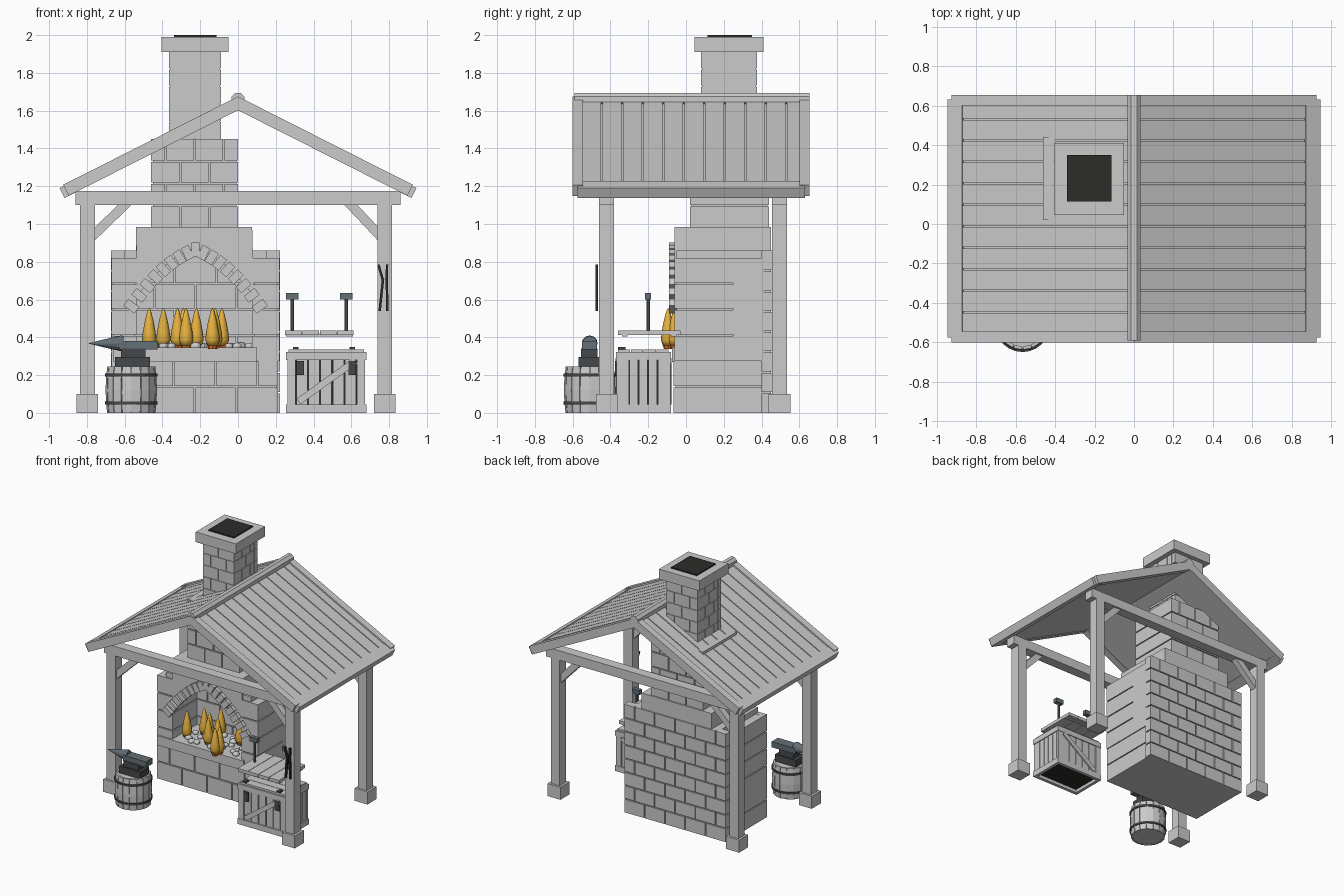
import bpy, bmesh, math, random
from mathutils import Matrix, Vector

if "Cube" in bpy.data.objects:
    bpy.data.objects.remove(bpy.data.objects["Cube"])
random.seed(4)

def mat(name, r, g, b):
    m = bpy.data.materials.new(name)
    m.diffuse_color = (r, g, b, 1)
    m.use_nodes = True
    m.node_tree.nodes["Principled BSDF"].inputs["Base Color"].default_value = m.diffuse_color
    return m

BLACK = mat("soot", .025, .025, .022)
IRON = mat("dark_iron", .06, .065, .07)
STEEL = mat("steel", .13, .16, .18)
YELLOW = mat("flame_yellow", .8, .45, .05)
ORANGE = mat("ember_orange", .8, .17, .02)

def finish(name, bm, m=None, smooth=False):
    bmesh.ops.recalc_face_normals(bm, faces=bm.faces)
    for f in bm.faces:
        f.smooth = smooth
    me = bpy.data.meshes.new(name)
    bm.to_mesh(me)
    bm.free()
    ob = bpy.data.objects.new(name, me)
    bpy.context.collection.objects.link(ob)
    if m:
        me.materials.append(m)
    return ob

def boxes(name, bounds, m=None, fn=None):
    """One object from many boxes (x0,x1,y0,y1,z0,z1), optionally mapped by fn."""
    bm = bmesh.new()
    for x0, x1, y0, y1, z0, z1 in bounds:
        M = Matrix.Translation(((x0+x1)/2, (y0+y1)/2, (z0+z1)/2)) @ Matrix.Diagonal((x1-x0, y1-y0, z1-z0, 1))
        bmesh.ops.create_cube(bm, size=1, matrix=M)
    if fn:
        for v in bm.verts:
            v.co = fn(v.co)
    return finish(name, bm, m)

def lathe(name, prof, n, centre, m=None, axis='Z', a0=0, smooth=False):
    """Revolve (radius, height) points; radius 0 closes to a tip."""
    bm = bmesh.new()
    rings = [[bm.verts.new((r*math.cos(a0+2*math.pi*i/n), r*math.sin(a0+2*math.pi*i/n), h))
              for i in range(n)] for r, h in prof]
    for A, B in zip(rings, rings[1:]):
        for i in range(n):
            bm.faces.new((A[i], A[(i+1) % n], B[(i+1) % n], B[i]))
    bm.faces.new(rings[0])
    bm.faces.new(rings[-1])
    bmesh.ops.remove_doubles(bm, verts=bm.verts, dist=1e-5)
    R = {'Z': Matrix(), 'X': Matrix.Rotation(math.pi/2, 4, 'Y'), 'Y': Matrix.Rotation(-math.pi/2, 4, 'X')}[axis]
    bm.transform(Matrix.Translation(centre) @ R)
    return finish(name, bm, m, smooth)

def bar(name, p, q, w, d, m=None):
    """Rectangular bar between two points in an xz plane; d is its y depth."""
    p, q = Vector(p), Vector(q)
    L, u = (q-p).length, (q-p).normalized()
    n = Vector((-u.z, 0, u.x))
    return boxes(name, [(0, L, -d/2, d/2, -w/2, w/2)], m, lambda c: p + u*c.x + n*c.z + Vector((0, c.y, 0)))

def splits(a, b, n, shift):
    if n == 1:
        return [(a, b)]
    w = (b-a)/n
    pts = [a] + [a+(i+(.5 if shift else 1))*w for i in range(n if shift else n-1)] + [b]
    return list(zip(pts, pts[1:]))

def bricks(name, x0, x1, y0, y1, z0, z1, rows, nx, ny=1, g=.004, e=.009):
    """Brick courses on all four sides around a recessed mortar core."""
    d, h = .04, (z1-z0)/rows
    out = [(x0+e, x1-e, y0+e, y1-e, z0, z1-.002)]
    for r in range(rows):
        a, b = z0+r*h+(g if r else 0), z0+(r+1)*h-(g if r < rows-1 else 0)
        for s, t in splits(x0, x1, nx, r % 2):
            s, t = s+(g if s > x0 else 0), t-(g if t < x1 else 0)
            out += [(s, t, y0, y0+d, a, b), (s, t, y1-d, y1, a, b)]
        k = g if ny > 1 else 0
        for s, t in splits(y0+d, y1-d, ny, (r+1) % 2):
            out += [(x0, x0+d, s+k, t-k, a, b), (x1-d, x1, s+k, t-k, a, b)]
    return boxes(name, out)

# forge masonry
bricks("forge_base", -.67, .212, -.065, .42, 0, .275, 2, 4)
boxes("hearth_slab", [(-.66, .10, -.075, .27, .27, .345)])
bricks("firebox_back_wall", -.66, .21, .25, .42, .275, .82, 4, 4)
bricks("rear_wall", -.672, .222, .40, .46, 0, .86, 8, 5)
for nm, a, b in (("left_pillar", -.67, -.535), ("right_pillar", .075, .22)):
    bricks(nm, a, b, -.06, .255, .275, .82, 4, 1)
boxes("side_walls", [(-.67, -.56, .25, .41, .275, .82), (.11, .22, .25, .41, .275, .82)])
boxes("pillar_cap_bricks", [(-.60, -.53, -.05, .44, .81, .86), (.07, .15, -.05, .44, .81, .86)])

# hood with arched front panel
def arch_z(dx):
    return .875 - 1.56*dx*dx - .353*abs(dx)
CX = -.225
bm = bmesh.new()
pts = [(CX+i*.031, arch_z(i*.031)) for i in range(-10, 11)] + [(.075, .985), (-.54, .985)]
pts = [(min(x, .085), z) for x, z in pts]
f = bm.faces.new([bm.verts.new((x, -.06, z)) for x, z in pts])
ext = bmesh.ops.extrude_face_region(bm, geom=[f])
bmesh.ops.translate(bm, vec=(0, .05, 0), verts=[v for v in ext['geom'] if isinstance(v, bmesh.types.BMVert)])
finish("hood_front", bm)
boxes("hood_shell", [(-.54, -.49, -.015, .45, .78, .985), (.03, .075, -.015, .45, .78, .985),
                     (-.49, .03, -.015, .45, .93, .985), (-.49, .03, .25, .45, .78, .93)])

# arch stones along the opening
for i in range(-8, 9):
    dx = i*.0425
    sl = -3.12*dx - (.353 if i > 0 else -.353 if i < 0 else 0)
    n = Vector((-sl, 0, 1)).normalized()
    c = Vector((CX+dx, -.07, arch_z(dx)-.01))
    bar("arch_stone", c-n*.036, c+n*.036, .044, .04)

# chimney
bricks("chimney_lower", -.46, 0, .02, .44, .98, 1.45, 4, 3)
bricks("chimney_upper", -.365, -.09, .08, .375, 1.45, 1.915, 5, 2, 2, .003, .005)
boxes("chimney_cap", [(-.405, -.05, .045, .41, 1.91, 1.99)])
boxes("flue_opening", [(-.34, -.115, .115, .35, 1.98, 2.0)], BLACK)

# timber frame
for sx, x in ((-1, -.797), (1, .777)):
    for y in (-.42, .495):
        boxes("post", [(x-.039, x+.039, y-.04, y+.04, .09, 1.11)])
        boxes("post_footing", [(x-.057, x+.057, y-.057, y+.057, 0, .1)])
        bar("corner_brace", (x+sx*.01, y, .90), (sx*.575, y, 1.125), .05, .05)
for nm, y in (("front_beam", -.42), ("back_beam", .495)):
    boxes(nm, [(-.86, .86, y-.04, y+.04, 1.1, 1.175)])

# roof slopes: local x runs down the slope, local z is outward
th = math.atan(.505)
for s, nm in ((-1, "left"), (1, "right")):
    def fn(c, s=s):
        return Vector((s*(c.x*math.cos(th)+c.z*math.sin(th)), c.y, 1.675-c.x*math.sin(th)+c.z*math.cos(th)))
    boxes(nm+"_roof_deck", [(0, 1.0, -.57, .63, -.06, -.024)], None, fn)
    w = 1.25/11.5
    cuts = [-.6] + [-.555+i*w for i in range(12)] + [.655]
    boxes(nm+"_roof_planks", [(0, .985, a+.004, b-.004, -.03, -.012) for a, b in zip(cuts, cuts[1:])], None, fn)
    boxes(nm+"_rake_boards", [(0, 1.037, -.6, -.545, -.065, 0), (0, 1.037, .6, .655, -.065, 0)], None, fn)
    boxes(nm+"_eave_board", [(.98, 1.062, -.575, .63, -.066, -.006)], None, fn)
lathe("ridge_pole", [(.037, 0), (.037, 1.245)], 8, (0, -.59, 1.66), None, 'Y', math.pi/8)

# fire and coals
fires = [(-.47, .03), (-.395, .14), (-.32, .1), (-.29, .2), (-.275, .02),
         (-.22, .06), (-.135, -.095), (-.12, -.06), (-.085, .15)]
for x, y in fires:
    lathe("flame_base", [(.022, 0), (.03, .032)], 8, (x, y, .338), ORANGE)
    lathe("flame", [(.028, 0), (.038, .03), (.034, .07), (.023, .13), (.01, .18), (0, .2)], 8,
          (x, y, .357), YELLOW, smooth=True)
bm = bmesh.new()
for i in range(30):
    p = (random.uniform(-.48, .06), random.uniform(-.04, .21), .352)
    M = Matrix.Translation(p) @ Matrix.Diagonal((1, 1, .8, 1))
    bmesh.ops.create_icosphere(bm, subdivisions=2, radius=random.uniform(.02, .03), matrix=M)
finish("coals", bm, None, True)

# barrel under the anvil
BC = Vector((-.565, -.51, 0))
prof = [(.128, 0), (.134, .06), (.136, .12), (.134, .185), (.127, .245)]
lathe("barrel_core", [(r-.007, h*.94+.004) for r, h in prof], 16, BC)
bm = bmesh.new()
for i in range(16):
    a, b = (i+.04)*math.pi/8, (i+.96)*math.pi/8
    rows = [[bm.verts.new(BC+Vector((q*math.cos(t), q*math.sin(t), h)))
             for q, t in ((r, a), (r, b), (r-.016, b), (r-.016, a))] for r, h in prof]
    for A, B in zip(rows, rows[1:]):
        for k in range(4):
            bm.faces.new((A[k], A[(k+1) % 4], B[(k+1) % 4], B[k]))
    bm.faces.new(rows[0])
    bm.faces.new(rows[-1])
finish("barrel_staves", bm)
for z in (.045, .192):
    lathe("barrel_hoop", [(.139, z), (.139, z+.016)], 24, BC, IRON)

# anvil
boxes("anvil_foot", [(-.65, -.465, -.568, -.455, .24, .295)], IRON)
boxes("anvil_waist", [(-.62, -.49, -.555, -.468, .295, .34)], IRON)
boxes("anvil_body", [(-.63, -.425, -.55, -.47, .335, .38)], STEEL)
lathe("anvil_horn", [(0, 0), (.022, .09), (.042, .178), (.038, .19)], 12, (-.795, -.51, .368), STEEL, 'X')

# crate
X0, X1, Y0, Y1 = .255, .68, -.37, -.08
rails, planks = [], []
for y in (Y0, Y1-.025):
    rails += [(X0, X1, y, y+.025, 0, .045), (X0, X1, y, y+.025, .28, .322),
              (.262, .305, y+.003, y+.022, .04, .29), (.63, .673, y+.003, y+.022, .04, .29)]
    planks += [(.309+i*.0645, .367+i*.0645, y+.008, y+.018, .03, .3) for i in range(5)]
for x in (X0, X1-.025):
    rails += [(x, x+.025, Y0+.025, Y1-.025, 0, .045), (x, x+.025, Y0+.025, Y1-.025, .28, .322)]
    planks += [(x+.007, x+.018, Y0+.022+i*.05, Y0+.067+i*.05, .03, .3) for i in range(5)]
boxes("crate_rails", rails)
boxes("crate_planks", planks)
boxes("crate_lid", [(.268, .667, Y0+.01+i*.068, Y0+.074+i*.068, .318, .336) for i in range(4)])
boxes("crate_inside", [(.275, .66, Y0+.02, Y1-.02, .025, .31)], BLACK)
for y in (Y0+.003, Y1-.003):
    bar("crate_diagonal", (.32, y, .06), (.62, y, .275), .036, .014)
boxes("crate_latches", [(x, x+.04, Y0-.006, Y0+.01, .2, .275) for x in (.31, .585)] +
      [(x, x+.03, Y0+.01, Y0+.05, .33, .348) for x in (.29, .59)], IRON)

# work shelf with two hammers
boxes("shelf_boards", [(.25+i*.0915, .338+i*.0915, -.36, -.03, .412, .437) for i in range(4)])
boxes("shelf_battens", [(.255, .61, y, y+.03, .405, .42) for y in (-.34, -.08)])
for x in (.287, .573):
    lathe("hammer_handle", [(.009, 0), (.009, .17)], 8, (x, -.2, .435), STEEL)
    boxes("hammer_head", [(x-.033, x+.033, -.218, -.184, .6, .636)], STEEL)

# tongs hung on the front right post
for s in (-1, 1):
    bar("tongs_handle", (.77+s*.02, -.472, .54), (.778+s*.01, -.472, .71), .013, .014, BLACK)
    bar("tongs_jaw", (.778+s*.01, -.472, .7), (.766+s*.023, -.472, .785), .013, .014, BLACK)
